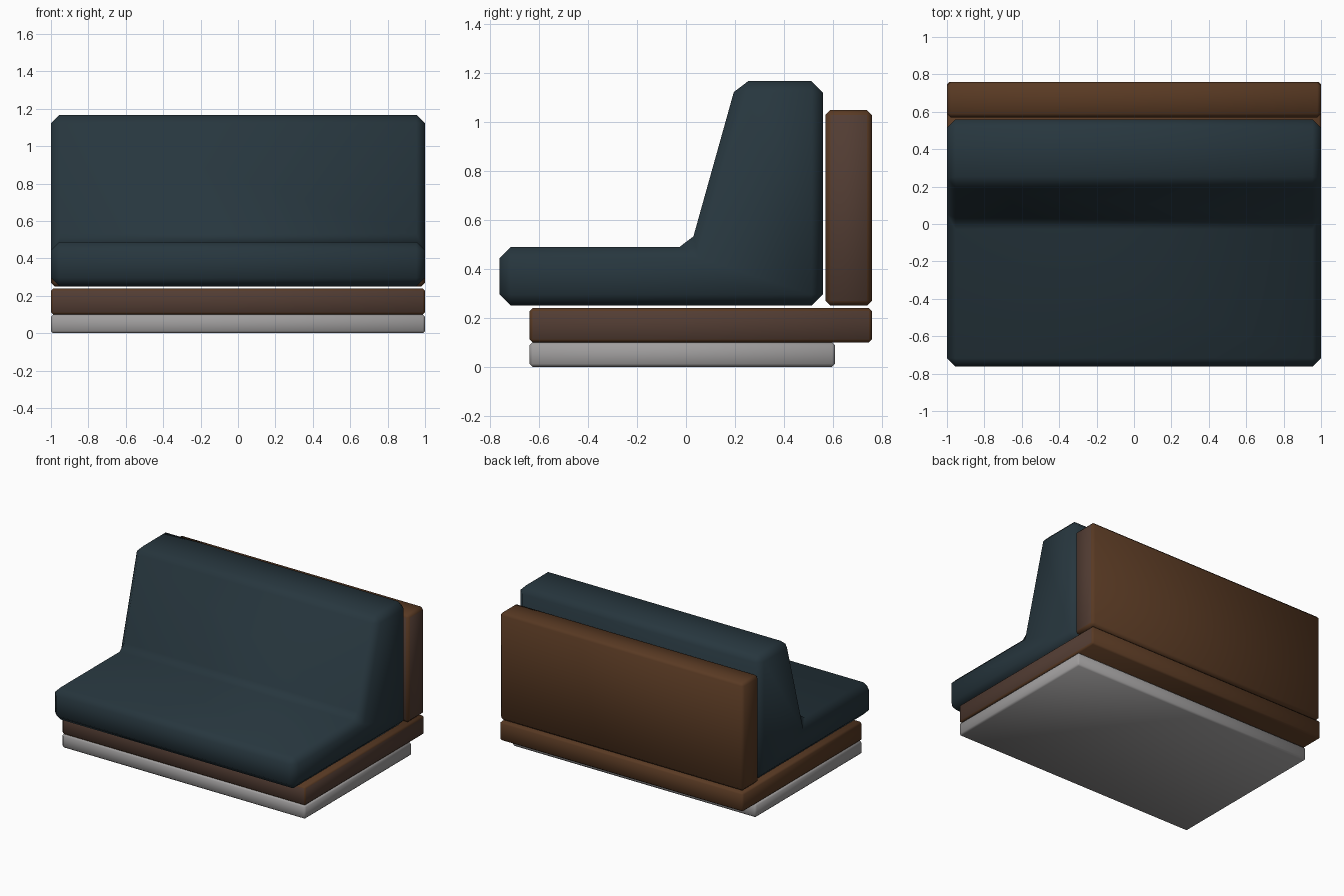
import bpy, bmesh, math

if "Cube" in bpy.data.objects:
    bpy.data.objects.remove(bpy.data.objects["Cube"])


def material(name, rgb):
    m = bpy.data.materials.new(name)
    m.diffuse_color = (*rgb, 1)
    m.use_nodes = True
    m.node_tree.nodes["Principled BSDF"].inputs["Base Color"].default_value = m.diffuse_color
    return m


FABRIC = material("dark blue fabric", (0.020, 0.037, 0.048))
WOOD = material("warm brown wood", (0.100, 0.042, 0.017))
WOOD_PALE = material("dull brown wood", (0.085, 0.046, 0.033))
GREY = material("grey plinth", (0.35, 0.34, 0.34))


def extrude_profile(name, profile, bevel, mats, half=1.0):
    """Side profile (y, z) extruded along x, with all edges chamfered."""
    bm = bmesh.new()
    face = bm.faces.new([bm.verts.new((-half, y, z)) for y, z in profile])
    ext = bmesh.ops.extrude_face_region(bm, geom=[face])["geom"]
    bmesh.ops.translate(bm, vec=(2 * half, 0, 0),
                        verts=[v for v in ext if isinstance(v, bmesh.types.BMVert)])
    bmesh.ops.recalc_face_normals(bm, faces=bm.faces[:])
    bmesh.ops.bevel(bm, geom=bm.edges[:], offset=bevel, segments=1,
                    affect='EDGES', clamp_overlap=True)
    bmesh.ops.recalc_face_normals(bm, faces=bm.faces[:])
    # second colour goes on the right end and the front
    if len(mats) > 1:
        bm.normal_update()
        for f in bm.faces:
            if f.normal.x > 0.8 or f.normal.y < -0.8:
                f.material_index = 1
    me = bpy.data.meshes.new(name)
    bm.to_mesh(me)
    bm.free()
    for m in mats:
        me.materials.append(m)
    ob = bpy.data.objects.new(name, me)
    bpy.context.collection.objects.link(ob)
    bpy.ops.object.select_all(action='DESELECT')
    ob.select_set(True)
    bpy.context.view_layer.objects.active = ob
    bpy.ops.object.shade_smooth_by_angle(angle=math.radians(60))
    return ob


def slab(name, y0, y1, z0, z1, bevel, mats):
    return extrude_profile(name, [(y0, z0), (y1, z0), (y1, z1), (y0, z1)], bevel, mats)


# plinth, wooden base and wooden back panel
slab("plinth", -0.64, 0.61, 0.0, 0.10, 0.012, [GREY])
slab("wooden_base", -0.64, 0.76, 0.10, 0.24, 0.012, [WOOD, WOOD_PALE])
slab("back_panel", 0.57, 0.76, 0.25, 1.05, 0.02, [WOOD, WOOD_PALE])

# upholstered seat and backrest in one L-shaped piece
extrude_profile("upholstery",
                [(-0.763, 0.25), (0.56, 0.25), (0.56, 1.168),
                 (0.208, 1.168), (0.018, 0.489), (-0.763, 0.489)],
                0.046, [FABRIC])
